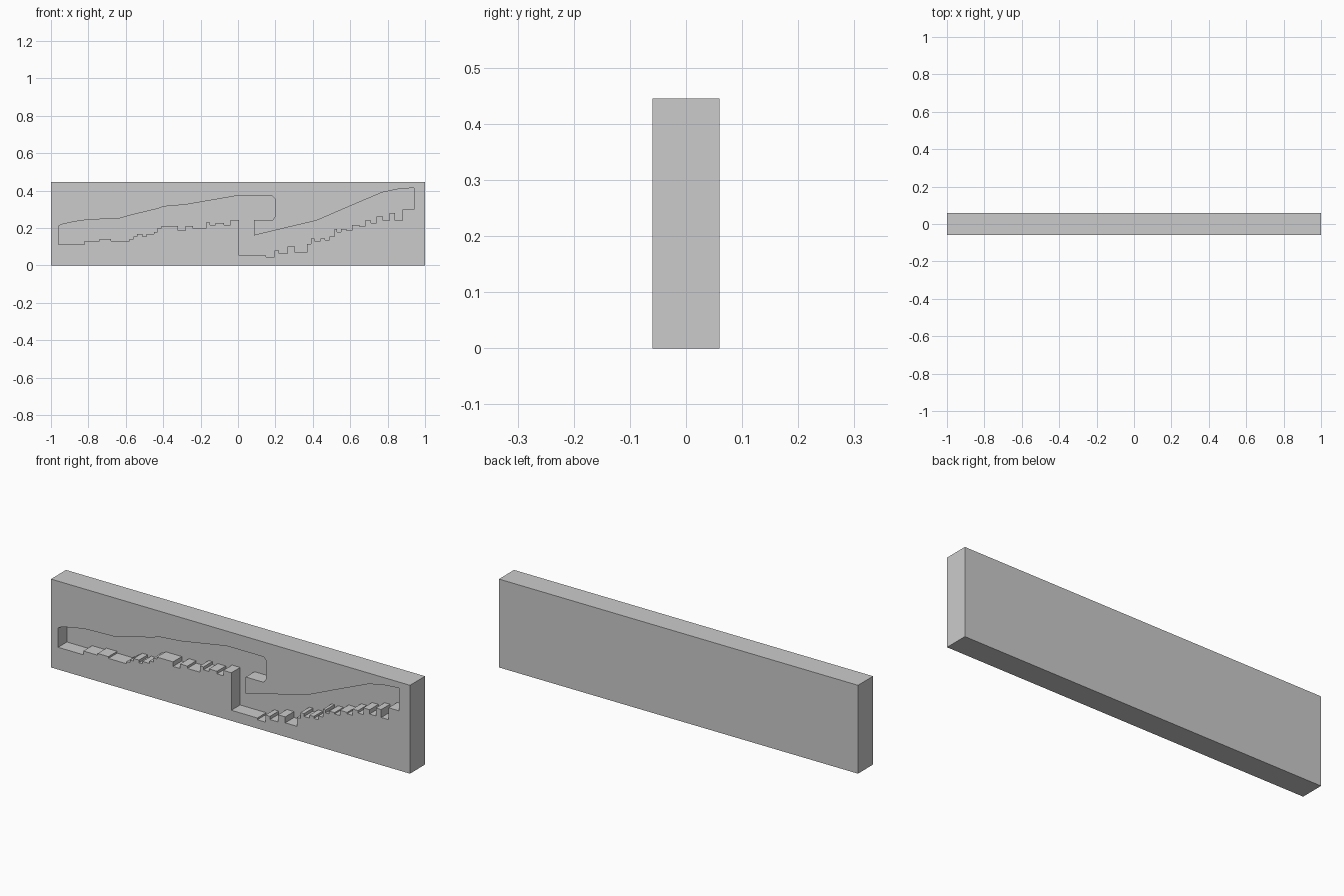
import bpy, bmesh

HALF_Y, HEIGHT, POCKET = 0.06, 0.445, 0.07

# Upper outline of the engraved recess, left to right
upper = [(-0.96, 0.21), (-0.94, 0.22), (-0.87, 0.235), (-0.80, 0.245), (-0.64, 0.25),
         (-0.57, 0.27), (-0.43, 0.303), (-0.40, 0.315), (-0.28, 0.325), (-0.02, 0.37),
         (0.185, 0.37), (0.198, 0.355), (0.198, 0.26), (0.185, 0.242), (0.085, 0.242),
         (0.085, 0.16), (0.23, 0.195), (0.42, 0.24), (0.57, 0.305), (0.77, 0.39),
         (0.85, 0.407), (0.94, 0.415)]

# Stepped lower outline: (right end of tread, tread height)
steps = [(-0.82, 0.112), (-0.74, 0.131), (-0.68, 0.14), (-0.58, 0.131), (-0.56, 0.142),
         (-0.54, 0.155), (-0.51, 0.168), (-0.49, 0.155), (-0.45, 0.167), (-0.43, 0.18),
         (-0.41, 0.20), (-0.32, 0.21), (-0.28, 0.187), (-0.24, 0.21), (-0.17, 0.198),
         (-0.15, 0.23), (-0.12, 0.215), (-0.075, 0.228), (-0.04, 0.215), (0.005, 0.242),
         (0.15, 0.053), (0.195, 0.044), (0.22, 0.08), (0.265, 0.064), (0.305, 0.10),
         (0.37, 0.07), (0.39, 0.115), (0.41, 0.145), (0.44, 0.13), (0.465, 0.145),
         (0.49, 0.135), (0.515, 0.155), (0.53, 0.195), (0.55, 0.18), (0.58, 0.195),
         (0.61, 0.188), (0.65, 0.215), (0.68, 0.208), (0.71, 0.24), (0.74, 0.228),
         (0.775, 0.262), (0.81, 0.24), (0.84, 0.28), (0.88, 0.24), (0.94, 0.30)]


def prism(name, outline, y0, y1):
    """Extrude an x-z outline from y0 to y1."""
    bm = bmesh.new()
    face = bm.faces.new([bm.verts.new((x, y0, z)) for x, z in outline])
    new = bmesh.ops.extrude_face_region(bm, geom=[face])["geom"]
    bmesh.ops.translate(bm, vec=(0, y1 - y0, 0),
                        verts=[g for g in new if isinstance(g, bmesh.types.BMVert)])
    bmesh.ops.recalc_face_normals(bm, faces=bm.faces)
    mesh = bpy.data.meshes.new(name)
    bm.to_mesh(mesh)
    bm.free()
    obj = bpy.data.objects.new(name, mesh)
    bpy.context.collection.objects.link(obj)
    return obj


# Turn the treads into a zigzag from left to right
lower, x = [], upper[0][0]
for end, z in steps:
    lower += [(x, z), (end, z)]
    x = end

# Solid slab
slab = prism("slab", [(-1, 0), (1, 0), (1, HEIGHT), (-1, HEIGHT)], -HALF_Y, HALF_Y)

# Recess sunk into the front face
cutter = prism("recess_cutter", lower + upper[::-1], -HALF_Y - 0.05, -HALF_Y + POCKET)
cutter.hide_render = True
cutter.hide_viewport = True
cutter.display_type = 'WIRE'

cut = slab.modifiers.new("recess", 'BOOLEAN')
cut.operation = 'DIFFERENCE'
cut.solver = 'EXACT'
cut.object = cutter
